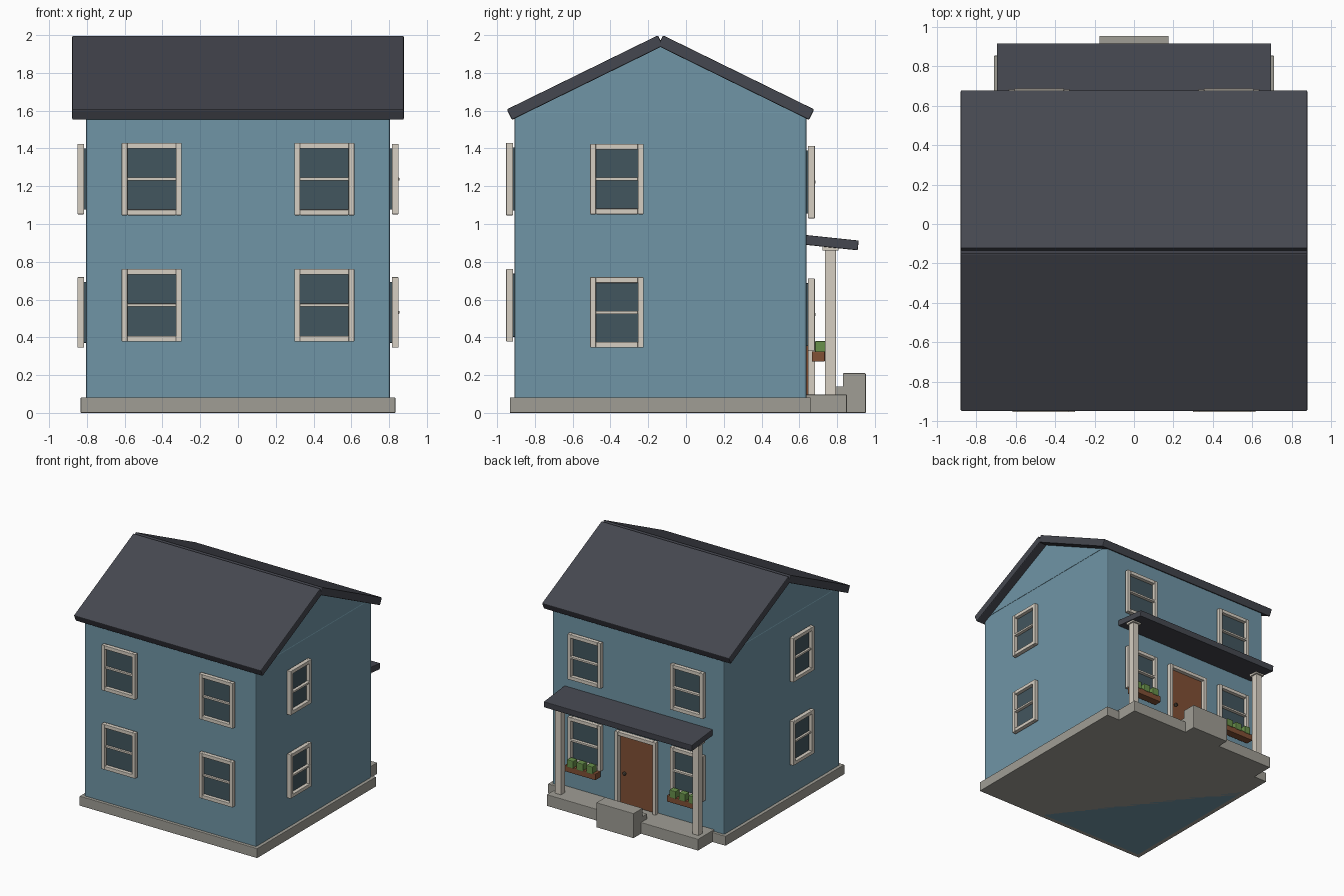
import bpy, bmesh, math
from mathutils import Matrix, Vector

if "Cube" in bpy.data.objects:
    bpy.data.objects.remove(bpy.data.objects["Cube"])


def material(name, r, g, b):
    m = bpy.data.materials.new(name)
    m.diffuse_color = (r, g, b, 1)
    m.use_nodes = True
    m.node_tree.nodes["Principled BSDF"].inputs["Base Color"].default_value = m.diffuse_color
    return m


WALL = material("wall_blue", 0.16, 0.30, 0.38)
ROOF = material("roof_slate", 0.06, 0.064, 0.08)
TRIM = material("trim_cream", 0.67, 0.62, 0.54)
GLASS = material("glass_dark", 0.055, 0.093, 0.112)
STONE = material("stone_grey", 0.35, 0.34, 0.30)
WOOD = material("door_wood", 0.22, 0.08, 0.035)
LEAF = material("leaf_green", 0.14, 0.28, 0.07)
METAL = material("knob_dark", 0.05, 0.04, 0.03)


def finish(name, bm, mat, bevel=0.0):
    me = bpy.data.meshes.new(name)
    bmesh.ops.recalc_face_normals(bm, faces=bm.faces)
    bm.to_mesh(me)
    bm.free()
    me.materials.append(mat)
    ob = bpy.data.objects.new(name, me)
    bpy.context.collection.objects.link(ob)
    if bevel:
        mod = ob.modifiers.new("bevel", 'BEVEL')
        mod.width = bevel
        mod.segments = 2
    return ob


def boxes(name, parts, mat, bevel=0.004, tilt=0.0):
    """One object from (centre, size) boxes, each tilted about x."""
    bm = bmesh.new()
    for c, s in parts:
        bmesh.ops.create_cube(bm, size=1, matrix=Matrix.Translation(c)
                              @ Matrix.Rotation(tilt, 4, 'X') @ Matrix.Diagonal((*s, 1)))
    return finish(name, bm, mat, bevel)


def span(name, x, y, z, mat, bevel=0.004):
    """Box given by its (low, high) extents."""
    r = (x, y, z)
    return boxes(name, [([sum(a) / 2 for a in r], [a[1] - a[0] for a in r])], mat, bevel)


def window(name, axis, wall, u, z, w, h):
    """Sash window on a wall plane facing +-axis, centred at u along the wall."""
    sign = 1 if wall > 0 else -1
    bar, deep = 0.03, 0.036

    def put(du, n, dz, su, sn, sz):
        if axis == 'y':
            return (u + du, n, z + dz), (su, sn, sz)
        return (n, u + du, z + dz), (sn, su, sz)

    n = wall + sign * 0.027
    frame = [put(s * (w - bar) / 2, n, 0, bar, deep, h) for s in (-1, 1)]
    frame += [put(0, n, s * (h - bar) / 2, w - 2 * bar, deep, bar) for s in (-1, 1)]
    boxes(name + "_frame", frame, TRIM, 0.003)
    boxes(name + "_bar", [put(0, n + 0.008, 0, w - 2 * bar, 0.028, 0.016)], TRIM, 0.002)
    boxes(name + "_glass", [put(0, wall, 0, w - 0.05, 0.03, h - 0.05)], GLASS, 0.003)


# main body and foundation
span("foundation", (-0.833, 0.833), (-0.933, 0.66), (0, 0.082), STONE)
span("house_body", (-0.805, 0.805), (-0.907, 0.637), (0, 1.6), WALL, 0.01)

# gable prism under the roof
RIDGE = -0.135
bm = bmesh.new()
profile = [(-0.907, 1.596), (0.637, 1.596), (RIDGE, 1.96)]
face = bm.faces.new([bm.verts.new((-0.805, y, z)) for y, z in profile])
ext = bmesh.ops.extrude_face_region(bm, geom=[face])
bmesh.ops.translate(bm, vec=Vector((1.61, 0, 0)),
                    verts=[v for v in ext["geom"] if isinstance(v, bmesh.types.BMVert)])
finish("gable", bm, WALL)

# two roof slabs meeting at the ridge
run, z_eave, z_ridge = 0.80, 1.579, 1.971
pitch = math.atan2(z_ridge - z_eave, run)
for side, s in (("front", -1), ("back", 1)):
    boxes("roof_" + side, [((0, RIDGE + s * run / 2, (z_eave + z_ridge) / 2),
                            (1.755, run / math.cos(pitch), 0.062))],
          ROOF, 0.006, -s * pitch)

# windows on all four walls
for side, s in (("left", -1), ("right", 1)):
    for floor, zf, zs, zb in (("lower", 0.57, 0.532, 0.52), ("upper", 1.238, 1.238, 1.222)):
        tag = f"{floor}_{side}"
        window("front_window_" + tag, 'y', -0.907, s * 0.457, zf, 0.317, 0.384)
        window("back_window_" + tag, 'y', 0.637, s * 0.48, zb, 0.31, 0.384)
        window("side_window_" + tag, 'x', s * 0.805, -0.366, zs, 0.282, 0.373)

    # window boxes with plants
    x = s * 0.48
    span("planter_" + side, (x - 0.145, x + 0.145), (0.667, 0.735), (0.272, 0.325), WOOD)
    boxes("plants_" + side, [((x + d, 0.711, 0.348), (0.06, 0.056, 0.064))
                             for d in (-0.09, 0, 0.09)], LEAF, 0.005)

    # porch posts and caps
    x = s * 0.645
    span("porch_post_" + side, (x - 0.029, x + 0.029), (0.736, 0.794), (0.09, 0.88), TRIM)
    span("post_cap_" + side, (x - 0.042, x + 0.042), (0.723, 0.807), (0.86, 0.885), TRIM, 0.003)

# porch floor, roof and steps
span("porch_floor", (-0.71, 0.71), (0.62, 0.852), (0, 0.097), STONE)
boxes("porch_roof", [((0, 0.765, 0.902), (1.39, 0.295, 0.052))], ROOF, 0.005, -math.radians(6))
for i in range(3):
    y = 0.71 + 0.06 * i
    span(f"step_{i + 1}", (-0.175, 0.175), (y, y + 0.122), (0, 0.07 * (i + 1)), STONE)

# door with frame and knob
span("door", (-0.162, 0.162), (0.62, 0.651), (0.095, 0.685), WOOD)
boxes("door_frame", [((s * 0.177, 0.664, 0.403), (0.03, 0.038, 0.614)) for s in (-1, 1)]
      + [((0, 0.664, 0.695), (0.324, 0.038, 0.03))], TRIM, 0.003)
bm = bmesh.new()
bmesh.ops.create_uvsphere(bm, u_segments=12, v_segments=8, radius=0.015,
                          matrix=Matrix.Translation((0.115, 0.661, 0.36)))
finish("door_knob", bm, METAL)
